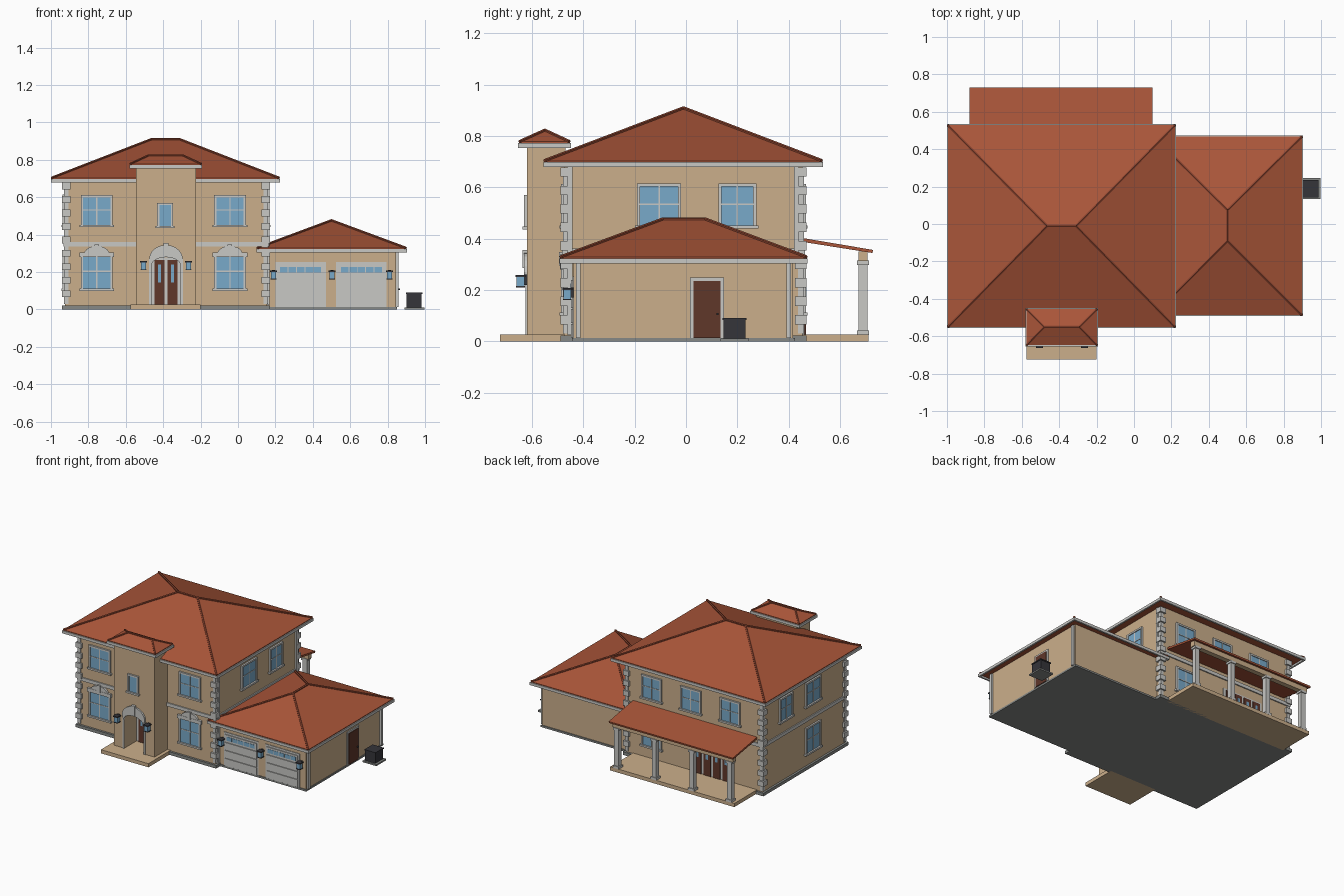
import bpy, bmesh, math
from mathutils import Matrix, Vector

cube = bpy.data.objects.get("Cube")
if cube:
    bpy.data.objects.remove(cube)

PALETTE = {
    "stucco": (0.60, 0.43, 0.26),
    "roof_tile": (0.40, 0.092, 0.041),
    "ridge_tile": (0.28, 0.062, 0.030),
    "trim": (0.58, 0.58, 0.56),
    "glass": (0.19, 0.40, 0.59),
    "door_wood": (0.115, 0.038, 0.023),
    "dark_metal": (0.035, 0.035, 0.042),
    "concrete": (0.24, 0.25, 0.24),
}
MATS = []
for label, rgb in PALETTE.items():
    mat = bpy.data.materials.new(label)
    mat.use_nodes = True
    mat.diffuse_color = (*rgb, 1)
    mat.node_tree.nodes["Principled BSDF"].inputs["Base Color"].default_value = (*rgb, 1)
    MATS.append(mat)
STUCCO, TILE, RIDGE, TRIM, GLASS, WOOD, METAL, CONCRETE = range(len(MATS))
FRONT, RIGHT, BACK, LEFT = 0, 90, 180, -90


def paint(verts, m):
    for f in {f for v in verts for f in v.link_faces}:
        f.material_index = m


def box(bm, x, y, z, m):
    size = Vector((x[1] - x[0], y[1] - y[0], z[1] - z[0]))
    mid = Vector((x[0] + x[1], y[0] + y[1], z[0] + z[1])) / 2
    mtx = Matrix.Translation(mid) @ Matrix.Diagonal((*size, 1))
    paint(bmesh.ops.create_cube(bm, size=1, matrix=mtx)["verts"], m)


def prism(bm, outline, y, m):
    """Extrude an (x, z) outline along y."""
    a = [bm.verts.new((u, y[0], v)) for u, v in outline]
    b = [bm.verts.new((u, y[1], v)) for u, v in outline]
    bm.faces.new(a)
    bm.faces.new(b[::-1])
    for i in range(len(a)):
        j = (i + 1) % len(a)
        bm.faces.new((a[i], b[i], b[j], a[j]))
    paint(a + b, m)


def bar(bm, p, q, r, m):
    p, q = Vector(p), Vector(q)
    mtx = Matrix.Translation((p + q) / 2) @ (q - p).to_track_quat("Z", "Y").to_matrix().to_4x4()
    paint(bmesh.ops.create_cone(bm, cap_ends=True, segments=6, radius1=r, radius2=r,
                                depth=(q - p).length, matrix=mtx)["verts"], m)


def arc(cx, z, rx, rz, n=10):
    return [(cx + rx * math.cos(math.pi * i / n), z + rz * math.sin(math.pi * i / n)) for i in range(n + 1)]


def finish(bm, name, loc=(0, 0, 0), turn=0):
    used = sorted({f.material_index for f in bm.faces})
    for f in bm.faces:
        f.material_index = used.index(f.material_index)
    bmesh.ops.recalc_face_normals(bm, faces=bm.faces)
    mesh = bpy.data.meshes.new(name)
    bm.to_mesh(mesh)
    bm.free()
    for i in used:
        mesh.materials.append(MATS[i])
    ob = bpy.data.objects.new(name, mesh)
    ob.location = loc
    ob.rotation_euler.z = math.radians(turn)
    bpy.context.collection.objects.link(ob)


def block(name, x, y, z, m):
    bm = bmesh.new()
    box(bm, x, y, z, m)
    finish(bm, name)


def hip_roof(name, x, y, z, top, ridge, cap):
    """Hipped roof with ridge caps and a gutter; ridge holds its two end points."""
    bm = bmesh.new()
    corners = [(x[0], y[0]), (x[1], y[0]), (x[1], y[1]), (x[0], y[1])]
    low = [bm.verts.new((*c, z - 0.004)) for c in corners]
    eave = [bm.verts.new((*c, z + 0.008)) for c in corners]
    a, b = [bm.verts.new((*p, top)) for p in ridge]
    bm.faces.new(low)
    for i in range(4):
        j = (i + 1) % 4
        bm.faces.new((low[i], low[j], eave[j], eave[i]))
    along_x = ridge[0][1] == ridge[1][1]
    ends = (a, b, b, a) if along_x else (a, a, b, b)
    for i in range(4):
        j = (i + 1) % 4
        bm.faces.new([eave[i], eave[j]] + ([ends[j]] if ends[i] == ends[j] else [ends[j], ends[i]]))
    paint(low + [a, b], TILE)
    for e, p in zip(eave, ends):
        bar(bm, e.co, p.co, cap, RIDGE)
    bar(bm, a.co, b.co, cap, RIDGE)
    g, gz = 0.006, (z - 0.016, z + 0.003)
    for s in (0, 1):
        box(bm, (x[0] - g, x[1] + g), (y[s] - g, y[s] + g), gz, TRIM)
        box(bm, (x[s] - g, x[s] + g), (y[0] - g, y[1] + g), gz, TRIM)
    finish(bm, name)


def window(name, loc, turn, w, h, arched=False, panes=2):
    """Framed window with sill; loc is the bottom centre on the wall."""
    bm = bmesh.new()
    r, t = w / 2, 0.012
    box(bm, (-r + t, r - t), (-0.006, 0.01), (t, h - t), GLASS)
    for s in (-1, 1):
        box(bm, sorted((s * r, s * (r - t))), (-0.012, 0.01), (0, h), TRIM)
    box(bm, (-r, r), (-0.012, 0.01), (h - t, h), TRIM)
    box(bm, (-r - 0.008, r + 0.008), (-0.018, 0.01), (0, t), TRIM)
    if panes == 2:
        box(bm, (-0.003, 0.003), (-0.009, 0), (t, h - t), TRIM)
        box(bm, (-r + t, r - t), (-0.009, 0), (h * 0.52, h * 0.55), TRIM)
    if arched:
        prism(bm, arc(0, h, r * 0.8, 0.045), (-0.014, 0.01), TRIM)
        box(bm, (-r - 0.008, r + 0.008), (-0.016, 0.01), (h - 0.015, h + 0.01), TRIM)
        box(bm, (-0.012, 0.012), (-0.02, 0.01), (h, h + 0.052), TRIM)
    finish(bm, name, loc, turn)


def leaf_doors(name, loc, turn, leaves, w, h):
    """Row of glazed wooden leaves set in a pale frame."""
    bm = bmesh.new()
    r = leaves * w / 2
    box(bm, (-r - 0.01, r + 0.01), (-0.006, 0.01), (0, h + 0.012), TRIM)
    for i in range(leaves):
        x = -r + i * w
        box(bm, (x + 0.009, x + w - 0.009), (-0.012, 0), (0, h), WOOD)
        box(bm, (x + w * 0.38, x + w * 0.62), (-0.014, 0), (h * 0.5, h * 0.9), GLASS)
    finish(bm, name, loc, turn)


def lantern(name, loc):
    bm = bmesh.new()
    box(bm, (-0.014, 0.014), (-0.04, -0.01), (0, 0.035), GLASS)
    box(bm, (-0.018, 0.018), (-0.044, -0.005), (0.035, 0.043), METAL)
    box(bm, (-0.016, 0.016), (-0.042, -0.008), (-0.005, 0), METAL)
    box(bm, (-0.008, 0.008), (-0.01, 0.005), (0.005, 0.045), METAL)
    finish(bm, name, loc)


# Main house
X0, X1, Y0, Y1 = -0.925, 0.155, -0.475, 0.455
block("main_foundation", (-0.94, 0.17), (-0.49, 0.47), (0, 0.022), CONCRETE)
block("main_walls", (X0, X1), (Y0, Y1), (0.02, 0.692), STUCCO)
block("storey_band", (X0 - 0.008, X1 + 0.008), (Y0 - 0.008, Y1 + 0.008), (0.338, 0.362), TRIM)
hip_roof("main_roof", (-0.995, 0.218), (-0.55, 0.528), 0.695, 0.908, ((-0.465, -0.01), (-0.31, -0.01)), 0.008)

# Corner quoins, alternating long and short
bm = bmesh.new()
for cx, sx in ((X0, -1), (X1, 1)):
    for cy, sy in ((Y0, -1), (Y1, 1)):
        for i in range(18):
            reach, out = (0.03, 0.015) if i % 2 else (0.018, 0.005)
            z = 0.03 + i * 0.036
            box(bm, sorted((cx - sx * reach, cx + sx * out)), sorted((cy - sy * reach, cy + sy * out)),
                (z, z + 0.036), TRIM)
finish(bm, "corner_quoins")

# Entry tower with an arched opening
TX = -0.385
bm = bmesh.new()
opening = arc(TX, 0.235, 0.078, 0.045)
prism(bm, [(-0.225, 0.025), (-0.225, 0.765), (-0.545, 0.765), (-0.545, 0.025), (TX - 0.078, 0.025)]
      + opening[::-1] + [(TX + 0.078, 0.025)], (-0.62, -0.47), STUCCO)
finish(bm, "entry_tower")
hip_roof("tower_roof", (-0.575, -0.198), (-0.648, -0.455), 0.77, 0.822, ((-0.48, -0.55), (-0.293, -0.55)), 0.007)

bm = bmesh.new()
prism(bm, arc(TX, 0.27, 0.09, 0.075) + arc(TX, 0.235, 0.078, 0.045)[::-1], (-0.632, -0.615), TRIM)
for s in (-1, 1):
    box(bm, sorted((TX + s * 0.078, TX + s * 0.09)), (-0.626, -0.61), (0.025, 0.27), TRIM)
box(bm, (TX - 0.014, TX + 0.014), (-0.637, -0.61), (0.285, 0.355), TRIM)
finish(bm, "entry_arch_trim")
leaf_doors("entry_doors", (TX, Y0, 0.025), FRONT, 2, 0.07, 0.24)
block("entry_slab", (-0.575, -0.20), (-0.725, -0.47), (0, 0.026), STUCCO)
for x in (-0.505, -0.265):
    lantern("entry_lantern", (x, -0.62, 0.215))

# Windows
window("tower_window", (-0.39, -0.62, 0.435), FRONT, 0.085, 0.135, panes=1)
for x in (-0.755, -0.043):
    window("front_upper_window", (x, Y0, 0.44), FRONT, 0.17, 0.172)
    window("front_lower_window", (x, Y0, 0.10), FRONT, 0.17, 0.195, arched=True)
for y, w in ((-0.105, 0.172), (0.2, 0.148)):
    window("right_upper_window", (X1, y, 0.44), RIGHT, w, 0.175)
    window("left_upper_window", (X0, y, 0.44), LEFT, w, 0.175)
window("left_lower_window", (X0, -0.105, 0.10), LEFT, 0.17, 0.195)
for x in (-0.05, -0.36, -0.67):
    window("back_upper_window", (x, Y1, 0.44), BACK, 0.16, 0.172)
window("back_lower_window", (-0.05, Y1, 0.10), BACK, 0.16, 0.185)
leaf_doors("patio_doors", (-0.53, Y1, 0.025), BACK, 4, 0.075, 0.235)

# Back patio
block("patio_slab", (-0.88, 0.10), (0.45, 0.712), (0, 0.026), STUCCO)
bm = bmesh.new()
prism(bm, [(0.45, 0.388), (0.727, 0.344), (0.729, 0.356), (0.45, 0.403)], (-0.10, 0.88), TILE)
finish(bm, "patio_roof", turn=RIGHT)
block("patio_beam", (-0.865, 0.085), (0.672, 0.708), (0.312, 0.35), STUCCO)
for i in range(4):
    x, y = 0.055 - i * 0.297, 0.69
    bm = bmesh.new()
    for r, z in ((0.023, (0.025, 0.042)), (0.017, (0.04, 0.30)), (0.023, (0.298, 0.314))):
        box(bm, (x - r, x + r), (y - r, y + r), z, TRIM)
    finish(bm, "patio_column")

# Garage wing
GX, GY = 0.845, -0.438
block("garage_foundation", (0.15, 0.85), (-0.445, 0.425), (0, 0.013), CONCRETE)
block("garage_walls", (0.15, GX), (GY, 0.418), (0.012, 0.318), STUCCO)
hip_roof("garage_roof", (0.105, 0.897), (-0.487, 0.468), 0.32, 0.475, ((0.5, -0.09), (0.5, 0.075)), 0.008)
for cx in (0.335, 0.66):
    bm = bmesh.new()
    box(bm, (-0.135, 0.135), (-0.004, 0.01), (0, 0.24), TRIM)
    for row in range(4):
        z = 0.002 + row * 0.057
        box(bm, (-0.125, 0.125), (-0.010, 0), (z, z + 0.053), TRIM)
    for i in range(5):
        x = -0.11 + i * 0.045
        box(bm, (x, x + 0.04), (-0.012, 0), (0.186, 0.213), GLASS)
    finish(bm, "garage_door", (cx, GY, 0.013))
for x in (0.19, 0.502, 0.81):
    lantern("garage_lantern", (x, GY, 0.165))

bm = bmesh.new()
box(bm, (-0.067, 0.067), (-0.008, 0.01), (0, 0.235), TRIM)
box(bm, (-0.053, 0.053), (-0.012, 0), (0, 0.222), WOOD)
box(bm, (0.036, 0.044), (-0.02, 0), (0.09, 0.098), METAL)
finish(bm, "garage_side_door", (GX, 0.082, 0.013), RIGHT)

# Downspouts
for x, y, z in ((GX, -0.42, (0.013, 0.31)), (GX, 0.40, (0.013, 0.31)),
                (X1, -0.452, (0.025, 0.685)), (X1, 0.43, (0.33, 0.685))):
    block("downspout", (x - 0.004, x + 0.014), (y - 0.009, y + 0.009), z, TRIM)

# Air conditioner on its pad
block("cooler_pad", (0.89, 0.998), (0.135, 0.245), (0, 0.011), CONCRETE)
bm = bmesh.new()
box(bm, (0.902, 0.982), (0.146, 0.232), (0.011, 0.082), METAL)
box(bm, (0.898, 0.986), (0.142, 0.236), (0.082, 0.09), METAL)
finish(bm, "cooler_unit")
